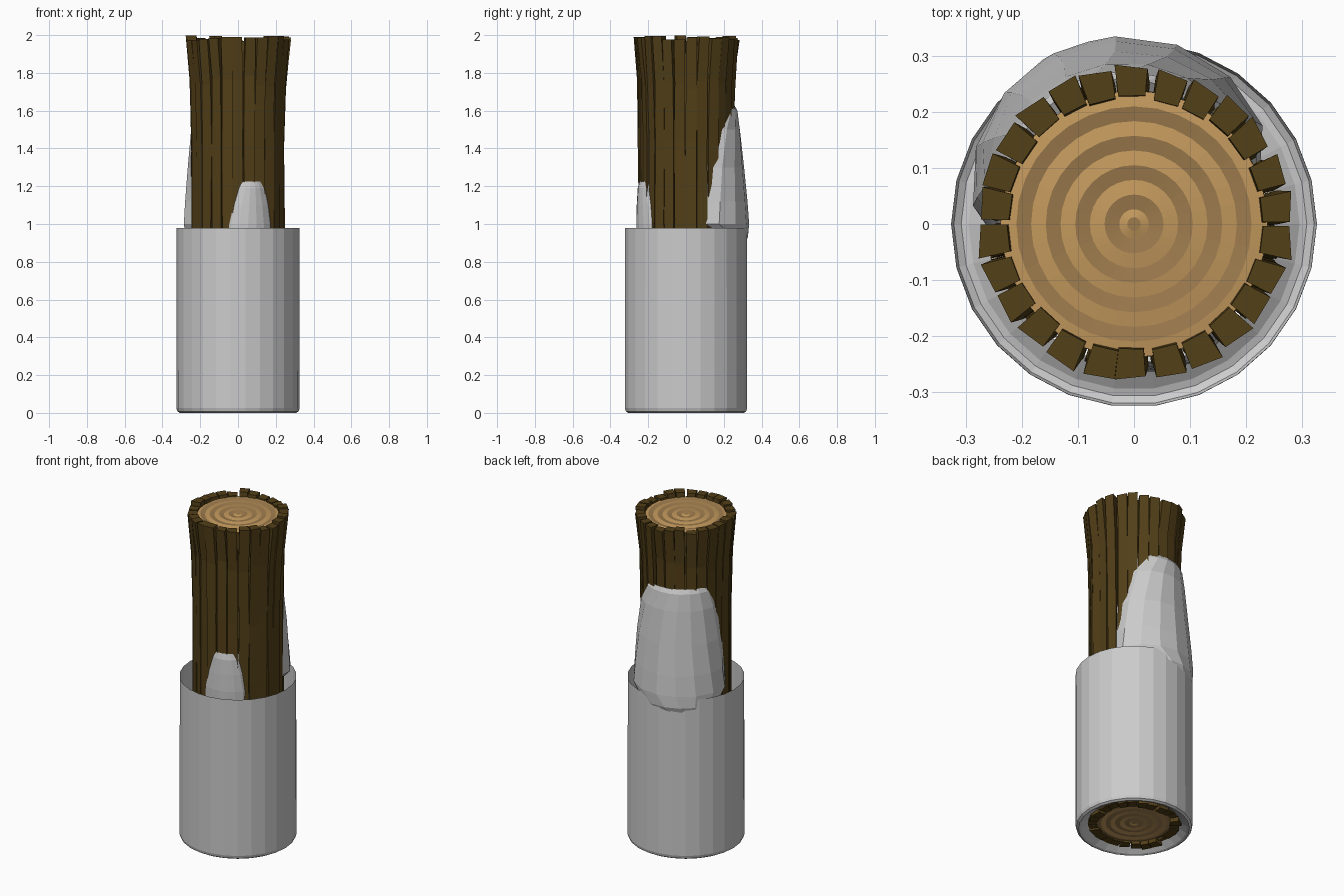
import bpy, bmesh, random
from math import sin, cos, pi, radians

if "Cube" in bpy.data.objects:
    bpy.data.objects.remove(bpy.data.objects["Cube"])
random.seed(7)


def material(name, rgb):
    m = bpy.data.materials.new(name)
    m.diffuse_color = (*rgb, 1)
    m.use_nodes = True
    m.node_tree.nodes["Principled BSDF"].inputs["Base Color"].default_value = m.diffuse_color
    return m


BARK = material("bark", (0.085, 0.05, 0.009))
WOOD = material("wood", (0.55, 0.32, 0.11))
DARK = material("dark_wood", (0.34, 0.20, 0.075))


def polar(r, a, z):
    return (r * cos(a), r * sin(a), z)


def finish(name, bm, mats=()):
    bmesh.ops.recalc_face_normals(bm, faces=bm.faces)
    me = bpy.data.meshes.new(name)
    bm.to_mesh(me)
    bm.free()
    for m in mats:
        me.materials.append(m)
    ob = bpy.data.objects.new(name, me)
    bpy.context.collection.objects.link(ob)
    return ob


def loft(bm, rows, closed=False):
    """Skin quads between rows of points with equal counts."""
    vs = [[bm.verts.new(p) for p in row] for row in rows]
    faces = []
    for a, b in zip(vs, vs[1:]):
        n = len(a)
        for i in range(n if closed else n - 1):
            j = (i + 1) % n
            faces.append(bm.faces.new((a[i], a[j], b[j], b[i])))
    return vs, faces


def lathe(bm, profile, seg):
    return loft(bm, [[polar(r, 2 * pi * i / seg, z) for i in range(seg)]
                     for r, z in profile], True)


# Sleeve: thin open tube with bevelled foot and inner floor ring
bm = bmesh.new()
lathe(bm, [(0.325, 0.98), (0.326, 0.025), (0.321, 0.008), (0.308, 0), (0.295, 0.004), (0.25, 0.035)], 26)
finish("sleeve", bm)

# Log core wall
bm = bmesh.new()
lathe(bm, [(0.225, 0.03), (0.222, 1.0), (0.225, 1.7), (0.238, 1.965)], 26)
finish("log_core", bm, [BARK])

# Cut ends with growth rings
for name, z0, radius in (("top_cut", 1.965, 0.238), ("bottom_cut", 0.03, 0.226)):
    bm = bmesh.new()
    radii = [radius] + [0.0262 * k for k in range(8, 0, -1)] + [0.012]
    prof = [(r, z0 + (0.004 if k % 2 else 0)) for k, r in enumerate(radii)]
    vs, faces = lathe(bm, prof, 32)
    faces.append(bm.faces.new(vs[-1]))
    for i, f in enumerate(faces):
        f.material_index = (i // 32) % 2
    finish(name, bm, [WOOD, DARK])

# Bark strips: wobbly rectangular staves flaring at the top
STRIPS = 26
LEVELS = [(0.02, 0.256), (0.5, 0.25), (1.0, 0.25), (1.4, 0.25), (1.75, 0.256), (1.985, 0.279)]
bm = bmesh.new()
for s in range(STRIPS):
    mid = 2 * pi * (s + 0.5) / STRIPS + random.uniform(-0.015, 0.015)
    tilt, lift = random.uniform(-0.006, 0.006), random.uniform(-0.012, 0.012)
    rows = []
    for z, r in LEVELS:
        r += random.uniform(-0.004, 0.004)
        a = mid + random.uniform(-0.012, 0.012)
        h = 0.027 / r * random.uniform(0.98, 1.12)
        zj = z + (lift if z in (0.02, 1.985) else random.uniform(-0.04, 0.04))
        rows.append([polar(r + tilt, a - h, zj), polar(r - tilt, a + h, zj),
                     polar(r - 0.052, a + h, zj), polar(r - 0.052, a - h, zj)])
    vs, _ = loft(bm, rows, True)
    bm.faces.new(vs[0])
    bm.faces.new(vs[-1])
finish("bark_strips", bm, [BARK])


def patch(name, rows, cols, base):
    """Shell clinging to the bark; row = (z, start deg, end deg, peak radius)."""
    bm = bmesh.new()
    pts = []
    for z, a0, a1, peak in rows:
        row = []
        for i in range(cols + 1):
            t = i / cols
            r = base + (peak - base) * max(0, sin(pi * t)) ** 0.6
            row.append(polar(r, radians(a0 + (a1 - a0) * t), z))
        pts.append(row)
    loft(bm, pts)
    return finish(name, bm)


# Large back covering spilling over the sleeve rim
patch("back_patch", [(0.90, 62, 168, 0.245), (0.895, 60, 170, 0.322), (0.93, 45, 178, 0.336),
                     (1.0, 18, 193, 0.337), (1.12, 21, 189, 0.328), (1.3, 27, 183, 0.310),
                     (1.5, 40, 175, 0.290), (1.6, 56, 166, 0.276), (1.625, 63, 162, 0.262),
                     (1.61, 63, 162, 0.235)], 9, 0.235)

# Small front covering, mostly sunk between the strips
patch("front_patch", [(0.86, 250, 322, 0.24), (0.9, 250, 322, 0.264), (1.0, 252, 321, 0.268),
                      (1.1, 258, 316, 0.266), (1.19, 266, 309, 0.262), (1.225, 270, 305, 0.253),
                      (1.22, 270, 305, 0.235)], 7, 0.235)
